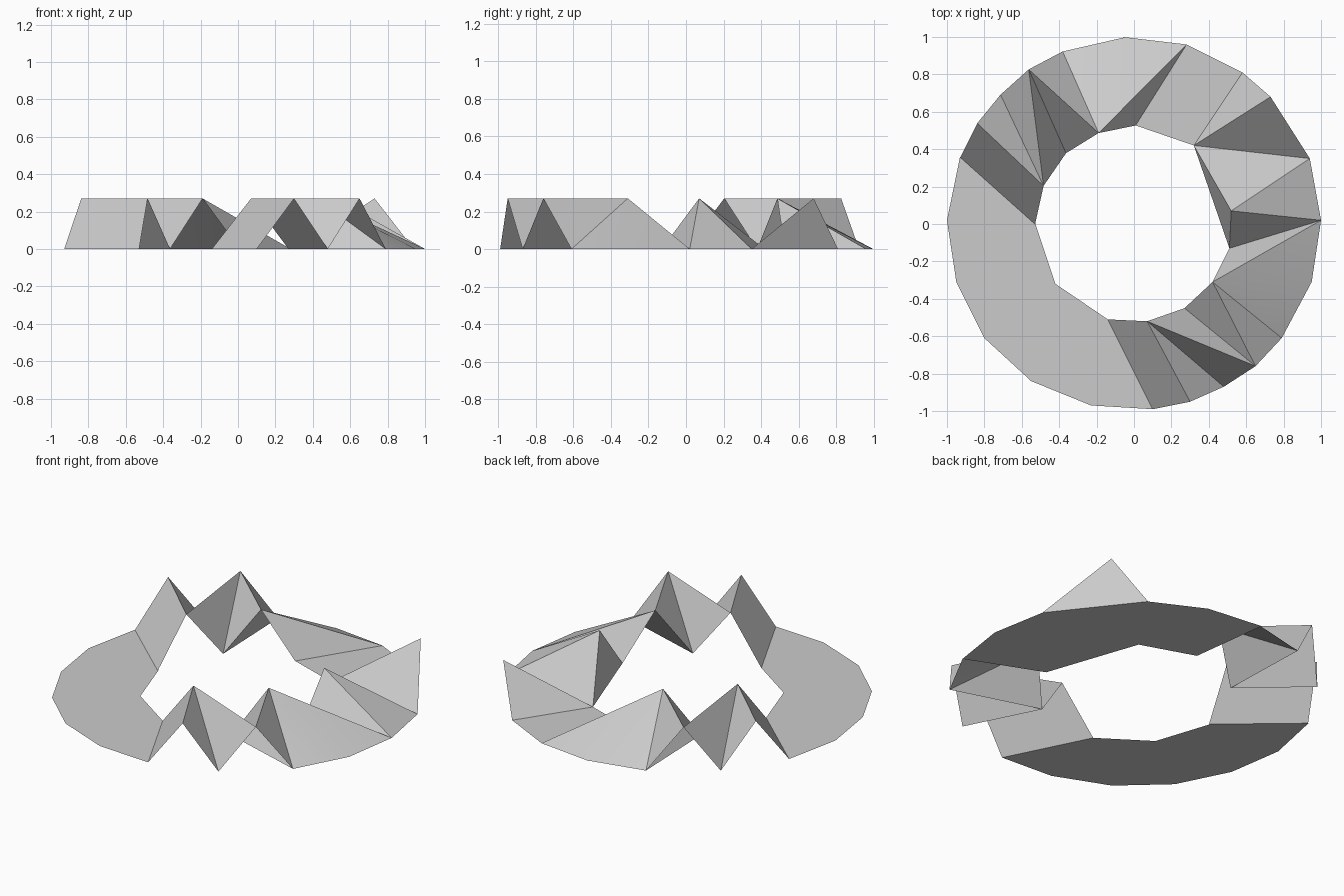
import bpy, bmesh, math
from mathutils import Vector

if "Cube" in bpy.data.objects:
    bpy.data.objects.remove(bpy.data.objects["Cube"])

H = 0.27                       # height of every ridge
AXIS = math.radians(37.4)      # plan direction of the mirror line

paper = bpy.data.materials.new("paper_grey")
paper.use_nodes = True
GREY = (0.6, 0.6, 0.6, 1)
paper.diffuse_color = GREY
paper.node_tree.nodes["Principled BSDF"].inputs["Base Color"].default_value = GREY


def low(x, y):
    return Vector((x, y, 0))


def high(x, y):
    return Vector((x, y, H))


def mirrored(p):
    c, s = math.cos(2 * AXIS), math.sin(2 * AXIS)
    return Vector((c * p.x + s * p.y, s * p.x - c * p.y, p.z))


def sheet(name, faces):
    """Folded sheet from point loops, with its faces turned upward."""
    bm = bmesh.new()
    for loop in faces:
        f = bm.faces.new([bm.verts.new(p) for p in loop])
        f.normal_update()
        if f.normal.z < 0:
            f.normal_flip()
    bmesh.ops.remove_doubles(bm, verts=bm.verts, dist=0.002)
    mesh = bpy.data.meshes.new(name)
    bm.to_mesh(mesh)
    bm.free()
    mesh.materials.append(paper)
    ob = bpy.data.objects.new(name, mesh)
    bpy.context.collection.objects.link(ob)
    bpy.ops.object.select_all(action="DESELECT")
    ob.select_set(True)
    bpy.context.view_layer.objects.active = ob
    bpy.ops.object.shade_smooth_by_angle(angle=math.radians(30))


# Flat front plate
start_out, start_in = low(0.10, -0.99), low(-0.14, -0.51)
sheet("front_plate", [[
    low(-0.93, 0.36), low(-1, 0.02), low(-0.95, -0.31), low(-0.80, -0.61),
    low(-0.55, -0.84), low(-0.23, -0.97), start_out, start_in,
    low(-0.42, -0.32), low(-0.53, 0.01)]])

# Flat back plate
rim_a, rim_b, rim_c = low(0.95, -0.31), low(1, 0.02), low(0.94, 0.35)
rim_d = low(0.58, 0.81)
hole_a, hole_b = low(0.51, -0.13), low(0.32, 0.42)
sheet("back_plate", [[
    rim_a, rim_b, rim_c, rim_d, low(0.28, 0.96), low(-0.06, 1),
    low(0, 0.53), hole_b, hole_a]])

# Pleats at each end of the plates
ridge1_in, ridge1_out = high(0.07, -0.52), high(0.30, -0.95)
valley_in, valley_out = low(0.27, -0.45), low(0.48, -0.87)
ridge2_in, ridge2_out = high(0.42, -0.31), high(0.65, -0.76)
foot = low(0.79, -0.61)
pleats = [
    [start_in, start_out, ridge1_out, ridge1_in],
    [ridge1_in, ridge1_out, valley_out, valley_in],
    [valley_in, valley_out, ridge2_out, ridge2_in],
    [ridge1_in, valley_out, ridge2_out],
    [ridge1_in, ridge2_out, valley_in],
    [valley_in, ridge2_in, foot],
    [ridge2_in, ridge2_out, foot],
    [ridge2_in, foot, rim_a],
    [ridge2_in, rim_a, rim_b],
    [ridge2_in, rim_b, hole_a],
]
sheet("right_pleats", pleats)
sheet("left_pleats", [[mirrored(p) for p in f] for f in pleats])

# Pointed folds standing on the back plate
inner_tip, outer_tip = high(0.52, 0.07), high(0.73, 0.68)


def tent(name, tip, base):
    sheet(name, [[tip, a, b] for a, b in zip(base, base[1:] + base[:1])])


tent("inner_peak", inner_tip, [hole_a, rim_b, rim_c, hole_b])
tent("outer_peak", outer_tip, [hole_b, rim_c, rim_d])
